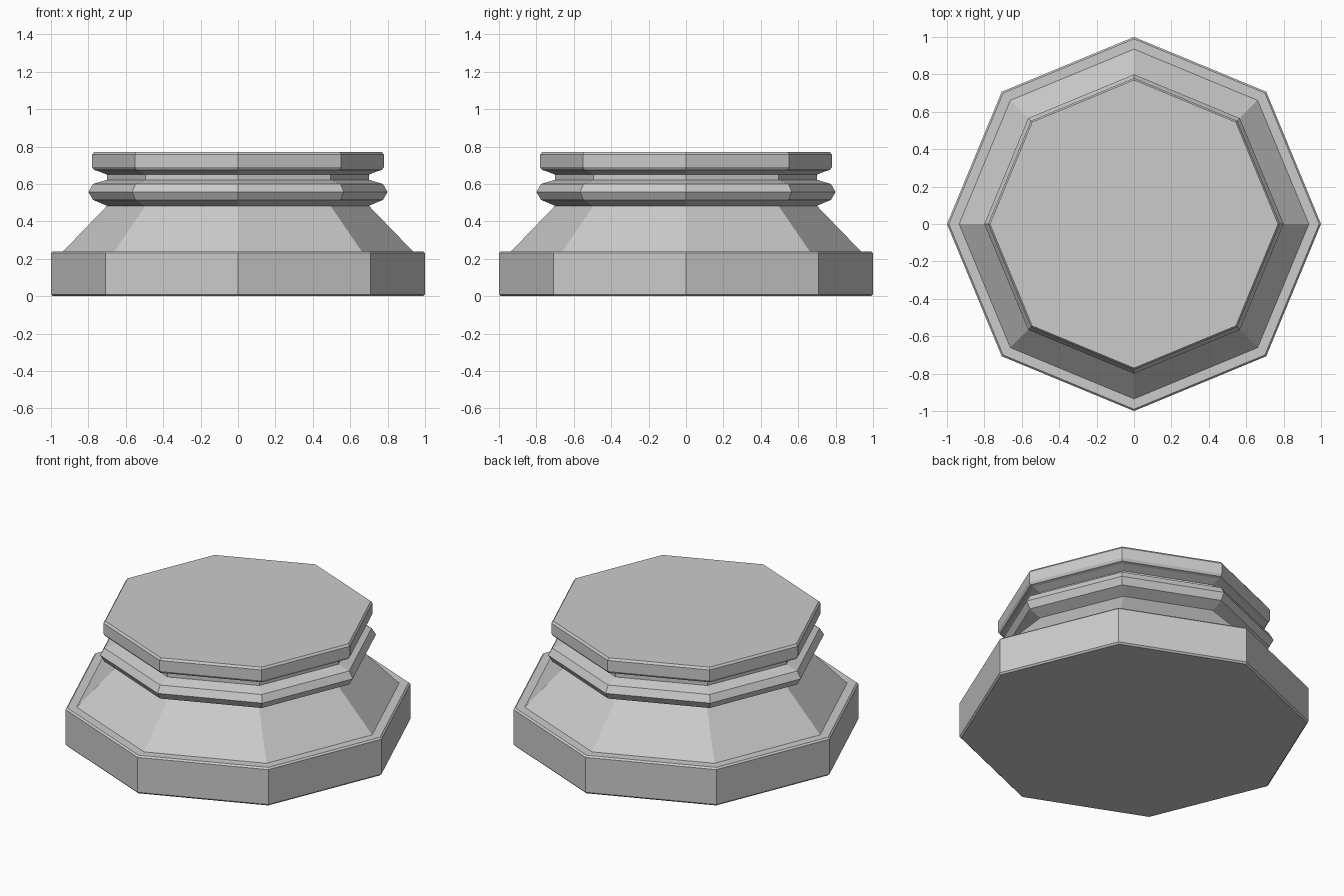
import bpy, bmesh
from math import cos, sin, pi

if "Cube" in bpy.data.objects:
    bpy.data.objects.remove(bpy.data.objects["Cube"])

SIDES = 8


def lathe(name, profile):
    """Turn a (radius, height) profile into a flat-faced octagonal solid."""
    bm = bmesh.new()
    rings = [[bm.verts.new((r * cos(2 * pi * i / SIDES), r * sin(2 * pi * i / SIDES), z))
              for i in range(SIDES)] for r, z in profile]
    for low, high in zip(rings, rings[1:]):
        for i in range(SIDES):
            j = (i + 1) % SIDES
            bm.faces.new((low[i], low[j], high[j], high[i]))
    bm.faces.new(rings[0][::-1])
    bm.faces.new(rings[-1])
    mesh = bpy.data.meshes.new(name)
    bm.to_mesh(mesh)
    bm.free()
    obj = bpy.data.objects.new(name, mesh)
    bpy.context.collection.objects.link(obj)
    return obj


# Broad foot with softened rims, then the sloping shoulder
foot = [(0.99, 0.0), (1.0, 0.01), (1.0, 0.23), (0.99, 0.24), (0.935, 0.24), (0.70, 0.483)]
# Rounded moulding and narrow neck
moulding = [(0.775, 0.515), (0.80, 0.557), (0.775, 0.60), (0.70, 0.622), (0.70, 0.65)]
# Top slab with bevelled edges
slab = [(0.75, 0.67), (0.77, 0.675), (0.78, 0.69), (0.78, 0.757), (0.77, 0.77)]

lathe("octagonal_pedestal", foot + moulding + slab)
